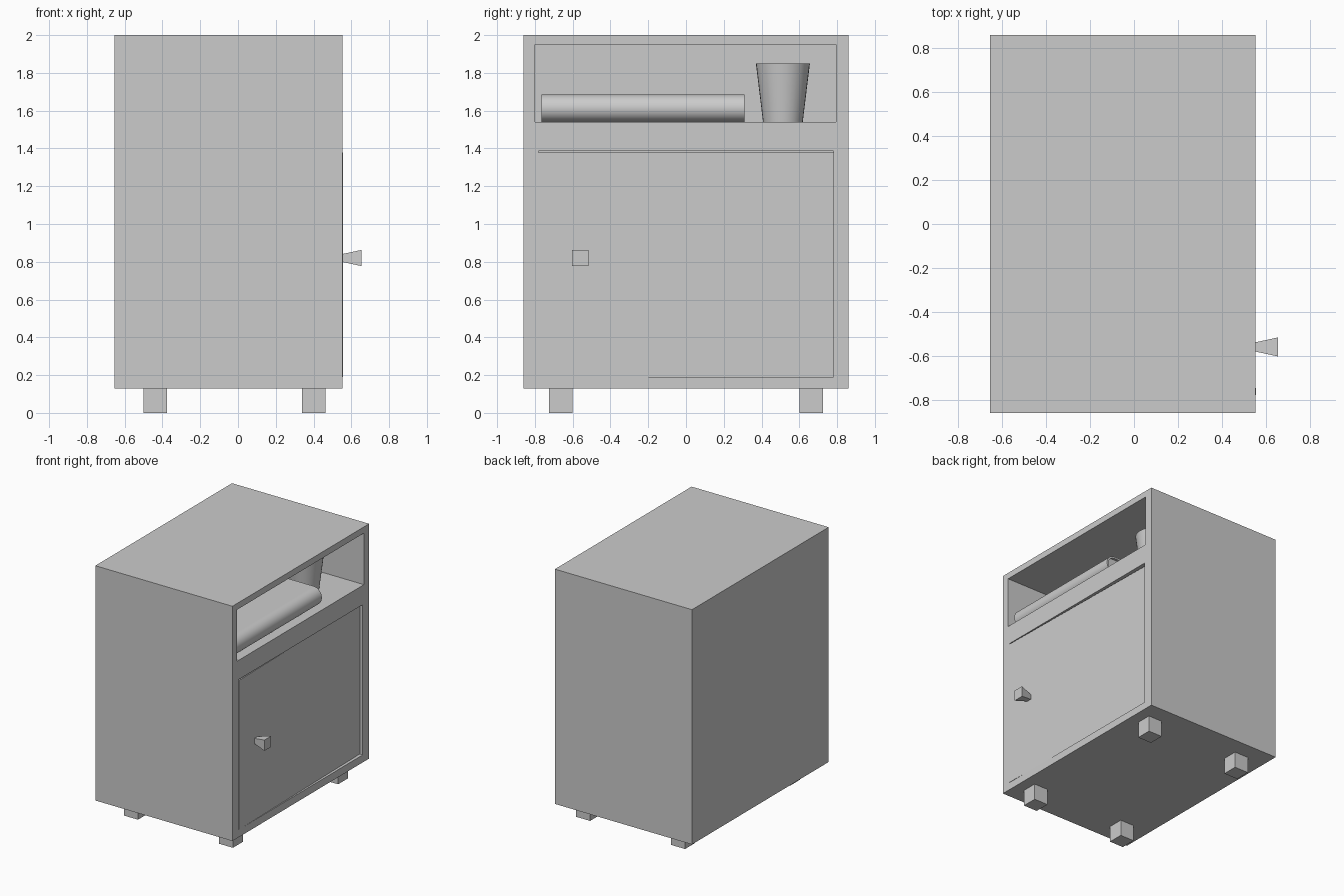
import bpy, bmesh, math
from mathutils import Matrix

if "Cube" in bpy.data.objects:
    bpy.data.objects.remove(bpy.data.objects["Cube"])


def make_object(name, bm):
    bmesh.ops.recalc_face_normals(bm, faces=bm.faces)
    mesh = bpy.data.meshes.new(name)
    bm.to_mesh(mesh)
    bm.free()
    ob = bpy.data.objects.new(name, mesh)
    bpy.context.collection.objects.link(ob)
    return ob


def box(name, lo, hi):
    bm = bmesh.new()
    bmesh.ops.create_cube(bm, size=1)
    for v in bm.verts:
        v.co = [lo[i] + (v.co[i] + 0.5) * (hi[i] - lo[i]) for i in range(3)]
    return make_object(name, bm)


def extrude_y(name, profile, y0, y1):
    """Closed xz profile extruded along y."""
    bm = bmesh.new()
    face = bm.faces.new([bm.verts.new((x, y0, z)) for x, z in profile])
    new = bmesh.ops.extrude_face_region(bm, geom=[face])["geom"]
    verts = [g for g in new if isinstance(g, bmesh.types.BMVert)]
    bmesh.ops.translate(bm, verts=verts, vec=(0, y1 - y0, 0))
    return make_object(name, bm)


def smooth(ob):
    bpy.ops.object.select_all(action='DESELECT')
    ob.select_set(True)
    bpy.context.view_layer.objects.active = ob
    bpy.ops.object.shade_smooth_by_angle(angle=math.radians(35))


# Cabinet shell with the open shelf and the door compartment cut out
cabinet = box("cabinet_body", (-0.655, -0.86, 0.13), (0.553, 0.86, 2.0))
for name, lo, hi in [
        ("shelf_cutter", (-0.6, -0.8, 1.54), (0.7, 0.795, 1.95)),
        ("compartment_cutter", (-0.6, -0.782, 0.19), (0.7, 0.78, 1.386))]:
    cutter = box(name, lo, hi)
    cutter.hide_render = True
    mod = cabinet.modifiers.new(name, 'BOOLEAN')
    mod.operation = 'DIFFERENCE'
    mod.solver = 'EXACT'
    mod.object = cutter
    bpy.context.view_layer.objects.active = cabinet
    bpy.ops.object.modifier_apply(modifier=name)
    bpy.data.objects.remove(cutter)

# Door, very slightly ajar about its hinge
door = box("door", (-0.05, -1.56, 0), (0, 0, 1.188))
door.location = (0.528, 0.78, 0.191)
door.rotation_euler.z = math.radians(1)

# Flared square knob
bm = bmesh.new()
bmesh.ops.create_cone(bm, cap_ends=True, segments=4, depth=0.107,
                      radius1=0.02 * math.sqrt(2), radius2=0.043 * math.sqrt(2),
                      matrix=Matrix.Rotation(math.pi / 2, 4, 'Y') @ Matrix.Rotation(math.pi / 4, 4, 'Z'))
knob = make_object("door_knob", bm)
knob.location = (0.6015, -0.56, 0.82)

# Feet
for nx, x in (("back", -0.437), ("front", 0.4)):
    for ny, y in (("left", -0.662), ("right", 0.662)):
        box(f"foot_{nx}_{ny}", (x - 0.062, y - 0.062, 0), (x + 0.062, y + 0.062, 0.13))

# Book: a cover wrapped around a round spine, with pages inside
zc, r, t, spine, back = 1.613, 0.073, 0.014, 0.449, -0.28


def arc(rad):
    return [(spine + rad * math.cos(a), zc + rad * math.sin(a))
            for a in (math.pi * (i / 16 - 0.5) for i in range(17))]


outer = [(back, zc - r)] + arc(r) + [(back, zc + r)]
inner = [(back, zc - r + t)] + arc(r - t) + [(back, zc + r - t)]
smooth(extrude_y("book_cover", outer + inner[::-1], -0.765, 0.31))
pages = [(back + 0.02, zc - r + t)] + arc(r - t) + [(back + 0.02, zc + r - t)]
smooth(extrude_y("book_pages", pages, -0.745, 0.29))

# Cup: lathed hollow tapered shell
bm = bmesh.new()
path = [(0, 1.54), (0.105, 1.54), (0.143, 1.85), (0.133, 1.85), (0.096, 1.56), (0, 1.56)]
verts = [bm.verts.new((x, 0, z)) for x, z in path]
edges = [bm.edges.new(p) for p in zip(verts, verts[1:])]
bmesh.ops.spin(bm, geom=verts + edges, axis=(0, 0, 1), cent=(0, 0, 0),
               angle=math.tau, steps=32, use_merge=True)
bmesh.ops.remove_doubles(bm, verts=bm.verts, dist=1e-4)
cup = make_object("cup", bm)
cup.location = (0.23, 0.513, 0)
smooth(cup)
